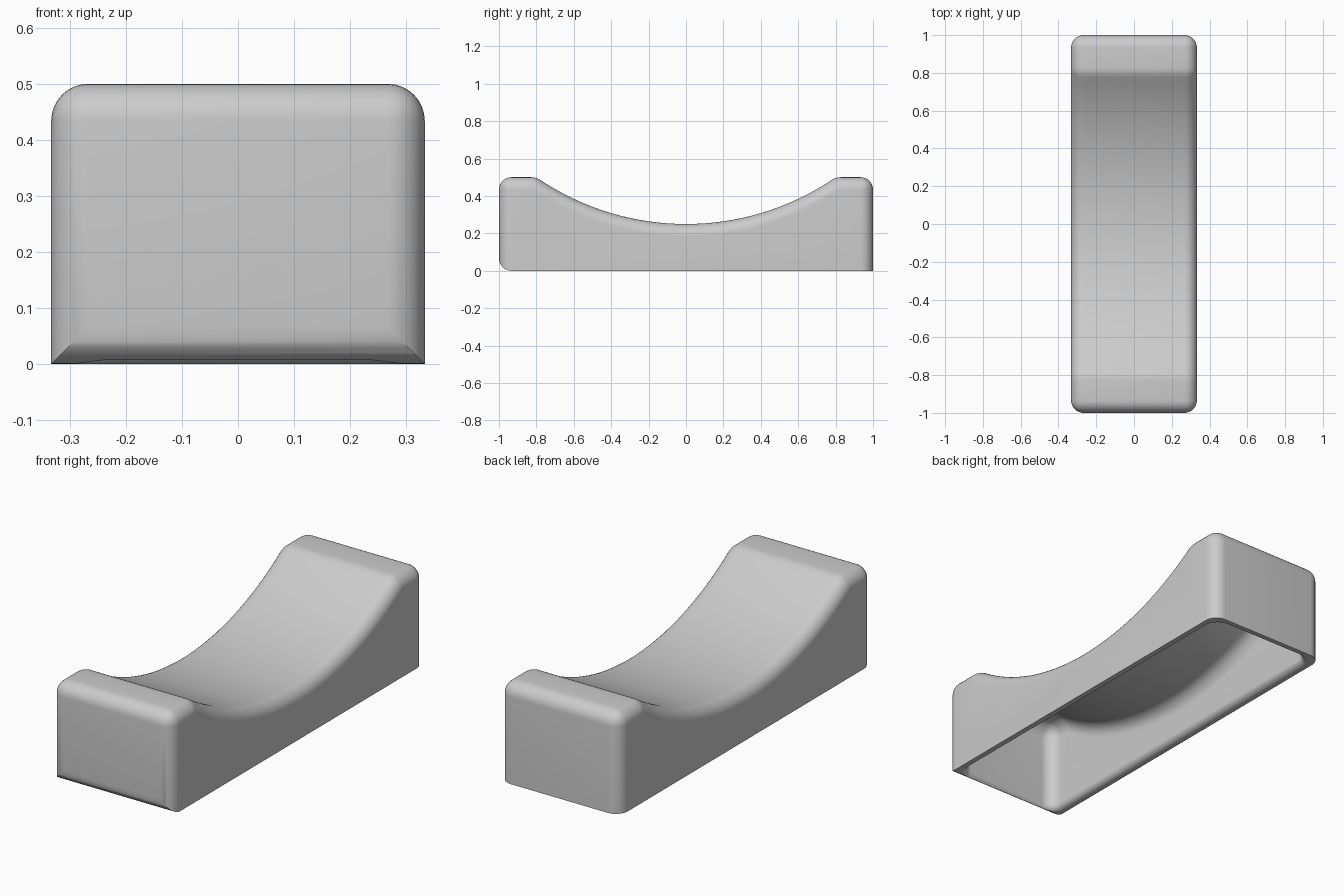
import bpy, bmesh, math

if "Cube" in bpy.data.objects:
    bpy.data.objects.remove(bpy.data.objects["Cube"], do_unlink=True)

HALF_X, HALF_Y, TOP = 0.333, 1.0, 0.5
FILLET, WALL, FLARE = 0.066, 0.046, 0.032
ARC_R, ARC_Z = 1.405, 1.655
SOFTEN = 0.028

grey = bpy.data.materials.new("light grey")
grey.use_nodes = True
grey.diffuse_color = (0.6, 0.6, 0.6, 1)
grey.node_tree.nodes["Principled BSDF"].inputs["Base Color"].default_value = grey.diffuse_color


def make_object(name, bm):
    bmesh.ops.recalc_face_normals(bm, faces=bm.faces)
    mesh = bpy.data.meshes.new(name)
    bm.to_mesh(mesh)
    bm.free()
    obj = bpy.data.objects.new(name, mesh)
    bpy.context.collection.objects.link(obj)
    mesh.materials.append(grey)
    return obj


def extrude_profile(name, points, half_x, bevel_rule):
    """Extrude a (y, z) outline along x and round the edges chosen by the rule."""
    bm = bmesh.new()
    face = bm.faces.new([bm.verts.new((-half_x, y, z)) for y, z in points])
    out = bmesh.ops.extrude_face_region(bm, geom=[face])
    verts = [g for g in out["geom"] if isinstance(g, bmesh.types.BMVert)]
    bmesh.ops.translate(bm, verts=verts, vec=(2 * half_x, 0, 0))
    bmesh.ops.recalc_face_normals(bm, faces=bm.faces)
    edges = [e for e in bm.edges if bevel_rule(e)]
    bmesh.ops.bevel(bm, geom=edges, offset=FILLET, segments=8, profile=0.5, affect='EDGES')
    return make_object(name, bm)


def cradle_block(name, inset, bottom):
    """Block with a scooped top and rounded upright and upper edges."""
    hy, top, r = HALF_Y - inset, TOP - inset, ARC_R + inset
    crease = math.sqrt(r * r - (ARC_Z - top) ** 2)
    half = math.asin(crease / r) - SOFTEN / r
    n = 48
    arc = [half * (1 - 2 * i / n) for i in range(n + 1)]
    scoop = [(r * math.sin(a), ARC_Z - r * math.cos(a)) for a in arc]
    # softened crease between the flat end and the scoop
    end_y, end_z = scoop[0]
    soft = []
    for t in (0, 0.25, 0.5, 0.75):
        a, b, c = (1 - t) ** 2, 2 * t * (1 - t), t * t
        soft.append((a * (crease + SOFTEN) + b * crease + c * end_y, (a + b) * top + c * end_z))
    mirrored = [(-y, z) for y, z in reversed(soft)]
    points = [(-hy, bottom), (hy, bottom), (hy, top)] + soft + scoop + mirrored + [(-hy, top)]

    def rule(e):
        a, b = (v.co for v in e.verts)
        if max(a.z, b.z) < bottom + 0.001:
            return False
        along_x = abs(a.x - b.x) > 0.01
        return not along_x or abs(a.y) > hy - 0.001

    return extrude_profile(name, points, HALF_X - inset, rule)


def flared_mouth(name):
    """Cutter that rounds the inner lip of the opening."""
    bm = bmesh.new()
    levels = [(-0.1, FLARE)]
    for i in range(7):
        a = math.radians(15 * i)
        levels.append((FLARE * (1 - math.cos(a)), FLARE * (1 - math.sin(a)) - 0.0005))
    n = 36
    rings = []
    for z, spread in levels:
        ring = []
        for k in range(n):
            a = math.tau * (k + 0.5) / n
            cx = math.copysign(HALF_X - WALL - FILLET, math.cos(a))
            cy = math.copysign(HALF_Y - WALL - FILLET, math.sin(a))
            rad = FILLET + spread
            ring.append(bm.verts.new((cx + rad * math.cos(a), cy + rad * math.sin(a), z)))
        rings.append(ring)
    for low, high in zip(rings, rings[1:]):
        for k in range(n):
            j = (k + 1) % n
            bm.faces.new((low[k], low[j], high[j], high[k]))
    bm.faces.new(rings[0])
    bm.faces.new(rings[-1])
    return make_object(name, bm)


def apply_boolean(obj, cutter, operation):
    mod = obj.modifiers.new(operation.lower(), 'BOOLEAN')
    mod.object, mod.operation, mod.solver = cutter, operation, 'EXACT'
    bpy.context.view_layer.objects.active = obj
    bpy.ops.object.modifier_apply(modifier=mod.name)
    bpy.data.objects.remove(cutter, do_unlink=True)


# outer body
body = cradle_block("cradle_body", 0, 0)

# rounded lower front edge
envelope = extrude_profile(
    "envelope", [(-1, 0), (2, 0), (2, 1), (-1, 1)], 1,
    lambda e: all(v.co.y < -0.9 and v.co.z < 0.1 for v in e.verts))
apply_boolean(body, envelope, 'INTERSECT')

# hollow underside with a rounded inner lip
apply_boolean(body, cradle_block("hollow", WALL, -0.2), 'DIFFERENCE')
apply_boolean(body, flared_mouth("mouth"), 'DIFFERENCE')

bpy.ops.object.select_all(action='DESELECT')
body.select_set(True)
bpy.context.view_layer.objects.active = body
bpy.ops.object.shade_smooth_by_angle(angle=math.radians(30))
